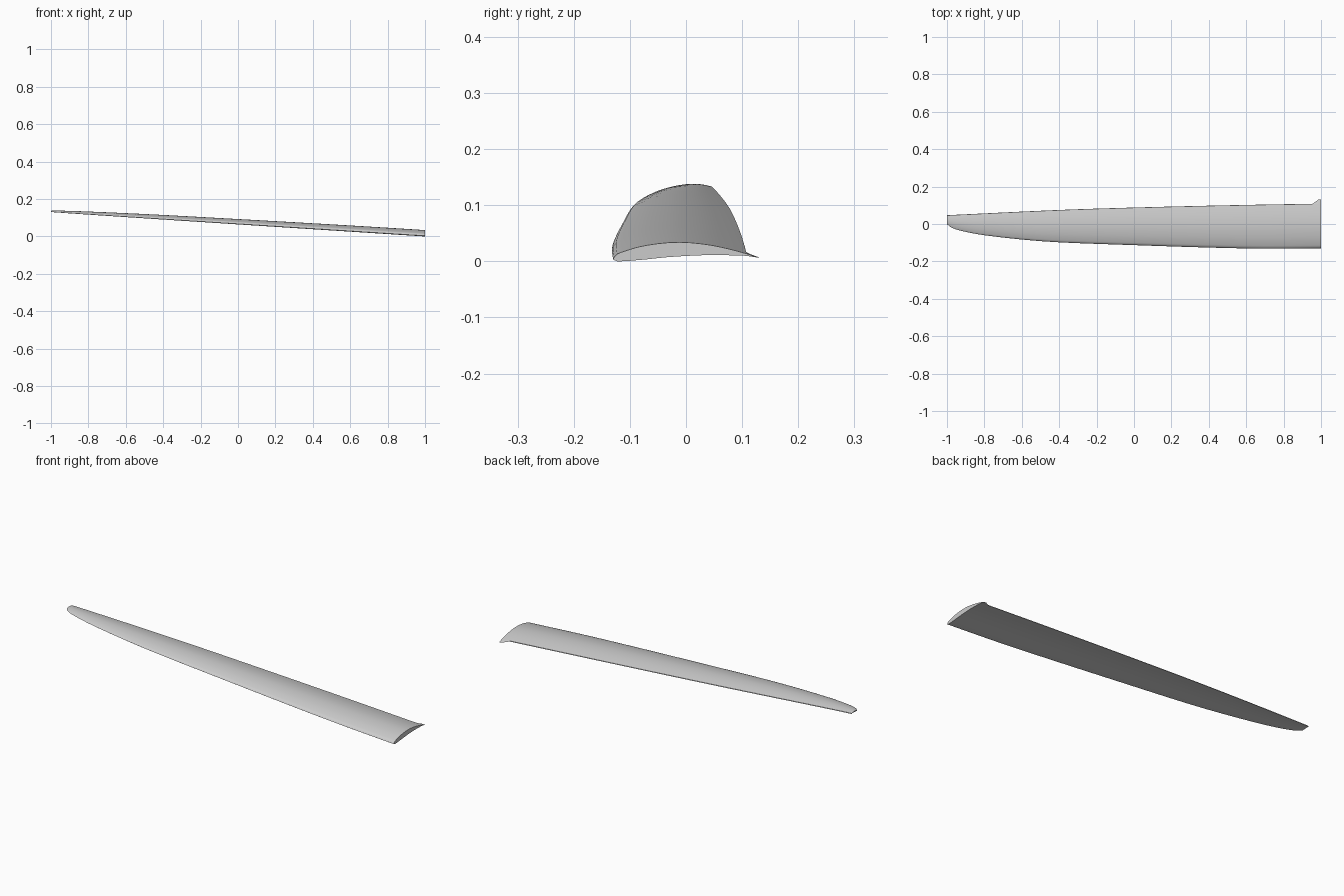
import bpy
import bmesh
import math

cube = bpy.data.objects.get("Cube")
if cube:
    bpy.data.objects.remove(cube, do_unlink=True)


def smooth_curve(knots, t):
    """Cubic interpolation through (position, value) knots."""
    n = len(knots)
    i = 0
    while i < n - 2 and t > knots[i + 1][0]:
        i += 1

    def slope(k):
        a, b = knots[max(k - 1, 0)], knots[min(k + 1, n - 1)]
        return (b[1] - a[1]) / (b[0] - a[0])

    (x0, y0), (x1, y1) = knots[i], knots[i + 1]
    h = x1 - x0
    s = (t - x0) / h
    return ((2 * s**3 - 3 * s**2 + 1) * y0 + (s**3 - 2 * s**2 + s) * h * slope(i)
            + (3 * s**2 - 2 * s**3) * y1 + (s**3 - s**2) * h * slope(i + 1))


# Plan outline along the span, tip at -x and root at +x
leading = [(-1, 0.0), (-0.985, -0.014), (-0.96, -0.026), (-0.9, -0.042),
           (-0.8, -0.06), (-0.6, -0.083), (-0.4, -0.098), (0, -0.113),
           (0.4, -0.126), (0.7, -0.132), (1, -0.13)]
trailing = [(-1, 0.046), (-0.4, 0.074), (0, 0.087), (0.5, 0.099), (1, 0.108)]

# Cambered section: chord fraction against height per chord
upper = [(0, 0.0), (0.02, 0.033), (0.09, 0.062), (0.21, 0.097), (0.38, 0.122),
         (0.53, 0.127), (0.72, 0.108), (0.89, 0.072), (1, 0.042)]
lower = [(0, 0.0), (0.025, -0.015), (0.21, -0.004), (0.42, 0.017),
         (0.68, 0.031), (0.84, 0.031), (1, 0.026)]

CHORD_STEPS = 18
fractions = [(1 - math.cos(math.pi * k / CHORD_STEPS)) / 2
             for k in range(CHORD_STEPS + 1)]
stations = [-1, -0.995, -0.985, -0.97, -0.95, -0.92, -0.88, -0.84]
stations += [-0.8 + 0.1 * k for k in range(18)] + [0.955, 0.97, 0.985, 1]


def section(x):
    """Closed loop of points for the section at span position x."""
    front, back = smooth_curve(leading, x), smooth_curve(trailing, x)
    chord = back - front
    base = 0.1315 - 0.0638 * (x + 1)
    # The trailing corner flares out at the root
    flare = 0.001 + 0.021 * min(max((x - 0.955) / 0.03, 0), 1)

    def point(profile, f):
        return (x, front + f * chord, base + chord * smooth_curve(profile, f))

    top = [point(upper, f) for f in fractions]
    bottom = [point(lower, f) for f in reversed(fractions[1:])]
    corner = (x, back + flare, top[-1][2] - 0.003 - 0.2 * flare)
    return top + [corner] + bottom


# Blade skin lofted between the sections, with closed ends
bm = bmesh.new()
rings = [[bm.verts.new(p) for p in section(x)] for x in stations]
count = len(rings[0])
for a, b in zip(rings, rings[1:]):
    for k in range(count):
        j = (k + 1) % count
        bm.faces.new((a[k], a[j], b[j], b[k]))
bm.faces.new(rings[0])
bm.faces.new(rings[-1])
bmesh.ops.recalc_face_normals(bm, faces=bm.faces)

# Rest the blade on the ground
drop = min(v.co.z for v in bm.verts)
bmesh.ops.translate(bm, verts=bm.verts, vec=(0, 0, -drop))

mesh = bpy.data.meshes.new("blade")
bm.to_mesh(mesh)
bm.free()
blade = bpy.data.objects.new("blade", mesh)
bpy.context.collection.objects.link(blade)

grey = bpy.data.materials.new("light grey")
grey.use_nodes = True
colour = (0.6, 0.6, 0.6, 1)
grey.diffuse_color = colour
grey.node_tree.nodes["Principled BSDF"].inputs["Base Color"].default_value = colour
mesh.materials.append(grey)

bpy.ops.object.select_all(action="DESELECT")
blade.select_set(True)
bpy.context.view_layer.objects.active = blade
bpy.ops.object.shade_smooth_by_angle(angle=math.radians(35))
